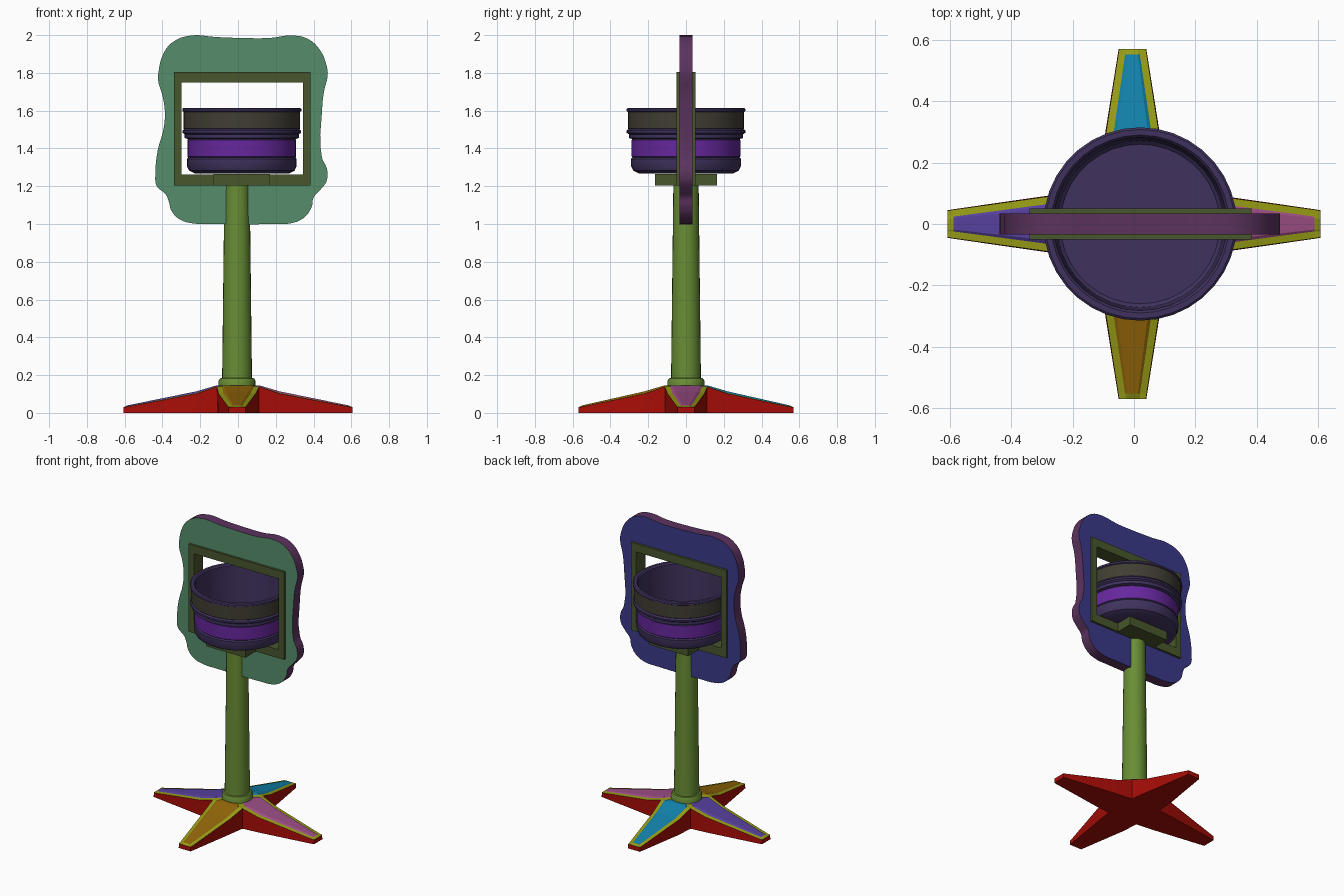
import bpy, bmesh, math
from mathutils import Matrix

if "Cube" in bpy.data.objects:
    bpy.data.objects.remove(bpy.data.objects["Cube"])


def mat(name, *rgb):
    """Colour given as display values, stored as linear"""
    m = bpy.data.materials.new(name)
    m.diffuse_color = (*[c ** 2.2 for c in rgb], 1)
    m.use_nodes = True
    m.node_tree.nodes["Principled BSDF"].inputs["Base Color"].default_value = m.diffuse_color
    return m


RED = mat("base_red", 0.65, 0.08, 0.06)
OLIVE = mat("trim_olive", 0.59, 0.61, 0.11)
GREEN = mat("column_green", 0.41, 0.55, 0.22)
FRAME = mat("frame_green", 0.29, 0.34, 0.19)
FRONT = mat("board_front", 0.34, 0.55, 0.42)
BACK = mat("board_back", 0.235, 0.235, 0.54)
RIM = mat("board_rim", 0.36, 0.21, 0.37)
BOWL = mat("bowl_purple", 0.26, 0.21, 0.37)
BAND = mat("band_violet", 0.40, 0.17, 0.61)
DARK = mat("band_dark", 0.26, 0.25, 0.21)


def finish(bm, name, mats, smooth=True):
    bmesh.ops.remove_doubles(bm, verts=bm.verts, dist=0.0002)
    bmesh.ops.recalc_face_normals(bm, faces=bm.faces)
    me = bpy.data.meshes.new(name)
    bm.to_mesh(me)
    bm.free()
    for m in mats:
        me.materials.append(m)
    ob = bpy.data.objects.new(name, me)
    bpy.context.collection.objects.link(ob)
    if smooth:
        bpy.ops.object.select_all(action='DESELECT')
        ob.select_set(True)
        bpy.context.view_layer.objects.active = ob
        bpy.ops.object.shade_smooth_by_angle(angle=math.radians(30))
    return ob


def lathe(name, profile, cx, segs, mats):
    """profile: (radius, z, material index of the strip that starts here)"""
    bm = bmesh.new()
    rings = [[bm.verts.new((cx + r * math.cos(2 * math.pi * i / segs),
                            r * math.sin(2 * math.pi * i / segs), z))
              for i in range(segs)] for r, z, _ in profile]
    for k in range(len(rings) - 1):
        for i in range(segs):
            j = (i + 1) % segs
            f = bm.faces.new((rings[k][i], rings[k][j], rings[k + 1][j], rings[k + 1][i]))
            f.material_index = profile[k][2]
    return finish(bm, name, mats)


# Four tapered feet: red body, olive edging, raised coloured panel
def foot(name, angle, length, skew, colour):
    # distance, half width, edge height, panel half widths, panel raise
    stations = [(0.0, 0.0, 0.145, 0.0, 0.0, 0.0),
                (0.112, 0.112, 0.138, 0.085, 0.075, 0.008),
                (0.22, 0.101, 0.102, 0.073, 0.060, 0.012),
                (length - 0.018, 0.048, 0.032, 0.024, 0.018, 0.007),
                (length, 0.045, 0.03, 0.024, 0.018, 0.0)]
    bm = bmesh.new()
    loops = []
    for d, w, z, p, q, h in stations:
        half = [(w, 0), (w * (0.97 if d > 0.2 else 1), z), (p, z + h * 0.3), (q, z + h)]
        sec = half + [(-a, b) for a, b in reversed(half)]
        s = skew if d > 0.2 else 0
        loops.append([bm.verts.new((d, y + s, zz)) for y, zz in sec])
    strip_mat = [0, 1, 2, 2, 2, 1, 0, 0]
    for k in range(len(loops) - 1):
        for i in range(8):
            j = (i + 1) % 8
            f = bm.faces.new((loops[k][i], loops[k][j], loops[k + 1][j], loops[k + 1][i]))
            m = strip_mat[i]
            f.material_index = 1 if m == 2 and k == len(loops) - 2 else m
    bm.faces.new(loops[-1])
    bm.transform(Matrix.Rotation(math.radians(angle), 4, 'Z'))
    finish(bm, name, [RED, OLIVE, colour], smooth=False)


foot("foot_right", 0, 0.607, 0, mat("panel_pink", 0.61, 0.31, 0.52))
foot("foot_back", 90, 0.57, 0.005, mat("panel_blue", 0.10, 0.51, 0.67))
foot("foot_left", 180, 0.607, 0, mat("panel_violet", 0.34, 0.26, 0.61))
foot("foot_front", 270, 0.57, -0.005, mat("panel_orange", 0.57, 0.40, 0.07))

# Tapered column with collar
lathe("column", [(0, 0.13, 0), (0.097, 0.13, 0), (0.097, 0.17, 0), (0.09, 0.183, 0),
                 (0.079, 0.185, 0), (0.067, 1.206, 0), (0, 1.206, 0)], -0.005, 24, [GREEN])

# Rectangular frame with a square section, plus the bowl rest
X0, X1, Z0, Z1 = -0.34, 0.383, 1.205, 1.805
bm = bmesh.new()
t = 0.04
corners = [((X0, Z0), (X0 + t, Z0 + 0.058)), ((X1, Z0), (X1 - t, Z0 + 0.058)),
           ((X1, Z1), (X1 - t, Z1 - 0.056)), ((X0, Z1), (X0 + t, Z1 - 0.056))]
ring = [[bm.verts.new((p[0], y, p[1])) for p, y in
         ((o, -0.05), (o, 0.05), (n, 0.05), (n, -0.05))] for o, n in corners]
for k in range(4):
    for i in range(4):
        a, b, j = ring[k], ring[(k + 1) % 4], (i + 1) % 4
        bm.faces.new((a[i], a[j], b[j], b[i]))
finish(bm, "frame", [FRAME], smooth=False)
for side, name in ((-1, "bowl_rest_front"), (1, "bowl_rest_back")):
    bm = bmesh.new()
    bmesh.ops.create_cube(bm, size=1, matrix=Matrix.Translation((0.02, side * 0.1065, 1.235))
                          @ Matrix.Diagonal((0.30, 0.113, 0.06, 1)))
    finish(bm, name, [FRAME], smooth=False)

# Wavy board around the frame
outline = [(-.42, 1.81), (-.40, 1.89), (-.35, 1.96), (-.25, 1.998), (-.12, 1.99), (.01, 1.985),
           (.17, 1.985), (.285, 1.998), (.37, 1.98), (.435, 1.92), (.47, 1.835), (.475, 1.79),
           (.455, 1.70), (.445, 1.60), (.445, 1.35), (.47, 1.295), (.47, 1.23), (.435, 1.18),
           (.40, 1.14), (.39, 1.09), (.345, 1.03), (.275, 1.003), (.2, 1.0), (-.15, 1.0),
           (-.23, 1.002), (-.31, 1.025), (-.355, 1.075), (-.365, 1.115), (-.385, 1.16),
           (-.43, 1.20), (-.437, 1.275), (-.425, 1.39), (-.395, 1.50), (-.387, 1.59),
           (-.40, 1.68), (-.423, 1.76)]
cu = bpy.data.curves.new("board_outline", 'CURVE')
cu.dimensions, cu.fill_mode, cu.extrude, cu.resolution_u = '2D', 'BOTH', 0.035, 4
sp = cu.splines.new('BEZIER')
sp.bezier_points.add(len(outline) - 1)
for bp, (x, z) in zip(sp.bezier_points, outline):
    bp.co = (x, z, 0)
    bp.handle_left_type = bp.handle_right_type = 'AUTO'
sp.use_cyclic_u = True
hole = cu.splines.new('POLY')
hole.points.add(3)
i = 0.008
for pt, (x, z) in zip(hole.points, ((X0 + i, Z0 + i), (X1 - i, Z0 + i),
                                    (X1 - i, Z1 - i), (X0 + i, Z1 - i))):
    pt.co = (x, z, 0, 1)
hole.use_cyclic_u = True
tmp = bpy.data.objects.new("board_outline", cu)
bpy.context.collection.objects.link(tmp)
bpy.context.view_layer.update()
dg = bpy.context.evaluated_depsgraph_get()
bm = bmesh.new()
bm.from_mesh(bpy.data.meshes.new_from_object(tmp.evaluated_get(dg)))
bpy.data.objects.remove(tmp)
bm.transform(Matrix.Rotation(math.pi / 2, 4, 'X'))
for f in bm.faces:
    ys = [v.co.y for v in f.verts]
    f.material_index = 2 if max(ys) - min(ys) > 0.01 else (0 if ys[0] < 0 else 1)
finish(bm, "board", [FRONT, BACK, RIM])

# Hollow banded bowl
lathe("bowl", [(0, 1.268, 0), (.25, 1.268, 0), (.28, 1.283, 0), (.291, 1.308, 0), (.291, 1.345, 0),
               (.284, 1.353, 0), (.288, 1.357, 1), (.288, 1.445, 0), (.284, 1.45, 0),
               (.302, 1.455, 0), (.302, 1.475, 0), (.314, 1.483, 0), (.314, 1.494, 0),
               (.305, 1.502, 0), (.308, 1.505, 2), (.308, 1.594, 0), (.315, 1.598, 0),
               (.315, 1.609, 0), (.308, 1.615, 0), (.29, 1.615, 0), (.282, 1.605, 0),
               (.272, 1.312, 0), (.26, 1.30, 0), (0, 1.30, 0)], 0.02, 36, [BOWL, BAND, DARK])
